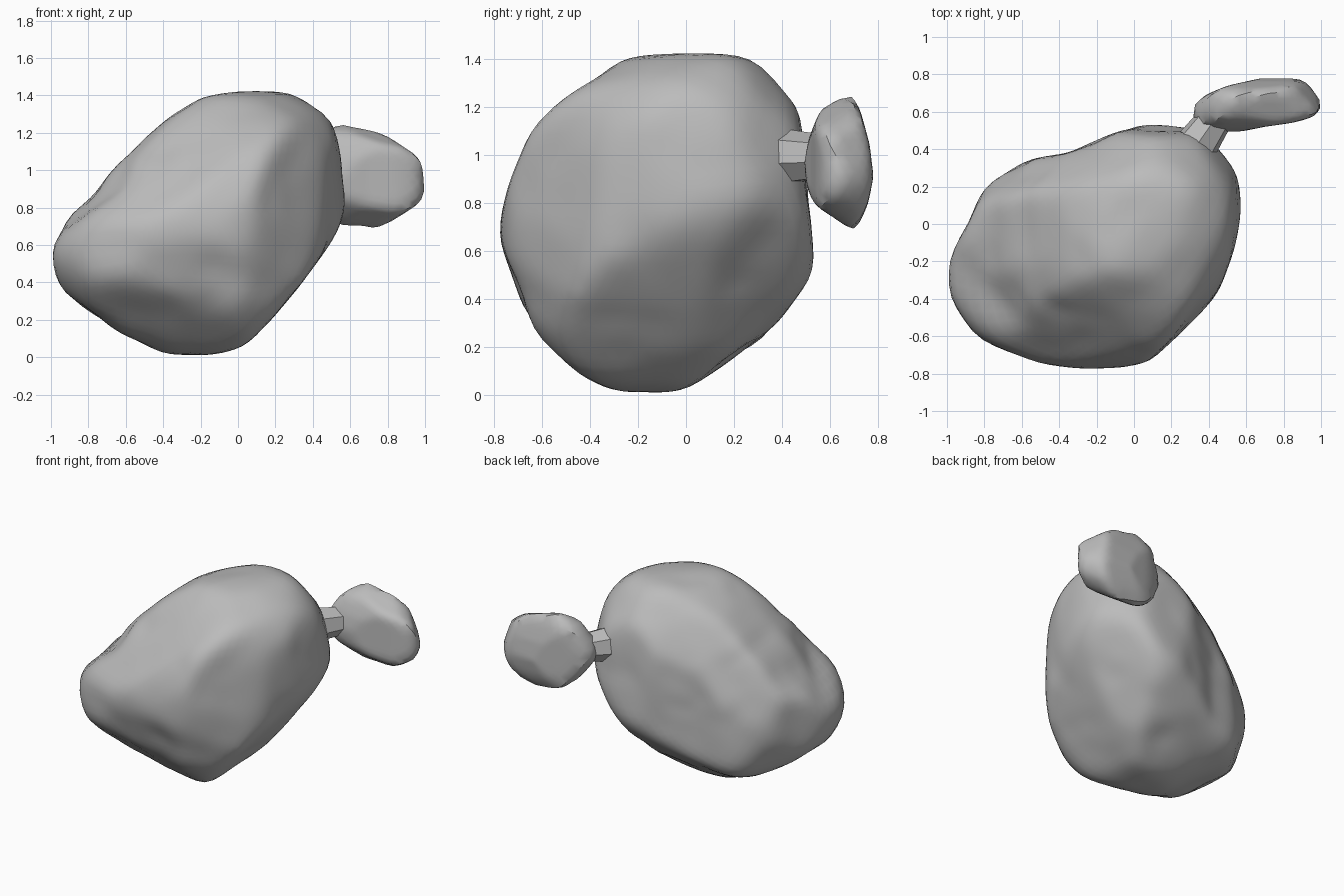
import bpy
import bmesh
from math import sin, cos, radians
from mathutils import Vector, Matrix, noise

if "Cube" in bpy.data.objects:
    bpy.data.objects.remove(bpy.data.objects["Cube"], do_unlink=True)

GREY = (0.5, 0.5, 0.5, 1)
stone = bpy.data.materials.new("stone_grey")
stone.use_nodes = True
stone.diffuse_color = GREY
stone.node_tree.nodes["Principled BSDF"].inputs["Base Color"].default_value = GREY

# Outline points are measured from this point, midway up the model
MIDDLE = Vector((0, 0, .71))


def rounded(points):
    """Closed smooth curve through the points, two steps per span."""
    corners = [Vector(p) for p in points]
    count = len(corners)
    curve = []
    for i in range(count):
        before, a, b, after = (corners[(i + k) % count] for k in (-1, 0, 1, 2))
        curve += [a, (a + b) / 2 + (a + b - before - after) / 16]
    return curve


def outline(azimuth, elevation, points):
    """Outline on a plane facing the given direction: its two axes and its curve."""
    a, e = radians(azimuth), radians(elevation)
    right = Vector((-sin(a), cos(a), 0))
    up = Vector((-sin(e) * cos(a), -sin(e) * sin(a), cos(e)))
    return right, up, rounded(points)


def reach(plane, centre, direction):
    """Distance from the centre, along the direction, to the edge of an outline."""
    right, up, curve = plane
    offset = centre - MIDDLE
    start = Vector((offset.dot(right), offset.dot(up)))
    ray = Vector((direction.dot(right), direction.dot(up)))
    hits = [float("inf")]
    for p, q in zip(curve, curve[1:] + curve[:1]):
        edge, gap = q - p, p - start
        turn = ray.cross(edge)
        if abs(turn) > 1e-9 and 0 <= gap.cross(ray) / turn <= 1:
            distance = gap.cross(edge) / turn
            if distance > 0:
                hits.append(distance)
    return min(hits)


def finish(name, bm):
    """Turn the bmesh into a stone object with smooth shading and sharp creases."""
    mesh = bpy.data.meshes.new(name)
    bm.to_mesh(mesh)
    bm.free()
    mesh.materials.append(stone)
    obj = bpy.data.objects.new(name, mesh)
    bpy.context.collection.objects.link(obj)
    bpy.ops.object.select_all(action="DESELECT")
    obj.select_set(True)
    bpy.context.view_layer.objects.active = obj
    bpy.ops.object.shade_smooth_by_angle(angle=radians(35))


def carve(name, centre, planes, detail, soften, dent):
    """Cut a ball down to several outlines, dent it and soften its ridges."""
    centre = Vector(centre)
    bm = bmesh.new()
    bmesh.ops.create_icosphere(bm, subdivisions=detail, radius=1)
    for v in bm.verts:
        d = v.co.normalized()
        radius = min(reach(plane, centre, d) for plane in planes)
        v.co = centre + d * (radius - dent * max(0, noise.noise(d * 4)))
    for _ in range(soften):
        bmesh.ops.smooth_vert(bm, verts=bm.verts, factor=0.5, use_axis_x=True,
                              use_axis_y=True, use_axis_z=True)
    finish(name, bm)


# Large lobe: outlines across the three axes, then three slanted ones
front = outline(-90, 0, [
    (-1, -.04), (-.95, .05), (-.8, .12), (-.7, .26), (-.5, .46), (-.2, .68),
    (.2, .72), (.47, .66), (.53, .47), (.58, .14), (.5, -.1), (.12, -.58),
    (-.05, -.68), (-.3, -.71), (-.54, -.68), (-.73, -.53), (-.88, -.48), (-.98, -.28)])
side = outline(0, 0, [
    (-.78, .01), (-.67, .35), (-.5, .6), (-.35, .67), (-.14, .71), (.21, .71),
    (.39, .63), (.47, .5), (.53, -.11), (.51, -.24), (.2, -.6), (-.13, -.71),
    (-.43, -.67), (-.59, -.55), (-.75, -.14)])
top = outline(-90, 90, [
    (-1, -.2), (-.88, .01), (-.8, .2), (-.55, .35), (-.35, .38), (.04, .54),
    (.47, .5), (.54, .38), (.58, .08), (.46, -.35), (.2, -.67), (-.07, -.77),
    (-.5, -.75), (-.9, -.58), (-.99, -.47)])
front_left_slant = outline(-45, 25, [
    (-1.05, -.08), (-.96, .14), (-.8, .19), (-.67, .37), (-.31, .62), (.13, .71),
    (.31, .67), (.53, .44), (.68, .28), (.67, .11), (.19, -.48), (-.26, -.72),
    (-.33, -.69), (-1.05, -.2)])
back_right_slant = outline(135, 25, [
    (-.53, .46), (-.42, .63), (-.24, .71), (.1, .73), (.4, .58), (.86, .12),
    (1.05, -.1), (1.05, -.24), (.85, -.54), (.35, -.72), (.08, -.66),
    (-.42, -.37), (-.62, 0)])
back_left_slant = outline(45, -25, [
    (-.58, .11), (-.54, .43), (-.37, .67), (-.1, .8), (.21, .7), (.51, .26),
    (.71, -.28), (.7, -.4), (.5, -.78), (.2, -.83), (-.35, -.71), (-.57, -.32)])
carve("large_lobe", (-.15, -.1, .72),
      [front, side, top, front_left_slant, back_right_slant, back_left_slant],
      detail=5, soften=3, dent=.03)

# Small flat lobe, tapering towards the neck
small_front = outline(-90, 0, [
    (.3, .27), (.58, .58), (.82, .55), (.96, .44), (1, .15), (.85, -.04), (.6, -.06)])
small_side = outline(0, 0, [
    (.49, .25), (.55, .46), (.65, .6), (.73, .46), (.78, .2), (.72, 0),
    (.64, -.06), (.54, .06)])
small_top = outline(-90, 90, [
    (.29, .62), (.5, .74), (.85, .79), (1.01, .68), (.96, .57), (.7, .52), (.4, .48)])
small_left_slant = outline(-45, 25, [
    (.55, .3), (.85, .6), (1.1, .48), (1.2, .11), (1.02, -.04), (.67, .16)])
small_back_slant = outline(135, 25, [
    (-1.2, .13), (-1.12, .43), (-.95, .46), (-.75, .42), (-.54, .22),
    (-.86, -.12), (-1.07, -.06)])
carve("small_lobe", (.7, .64, .97),
      [small_front, small_side, small_top, small_left_slant, small_back_slant],
      detail=4, soften=1, dent=0)

# Narrow neck joining the two lobes
start, end = Vector((.32, .4, .99)), Vector((.46, .6, .99))
along = end - start
neck = bmesh.new()
lean = along.to_track_quat("Z", "Y").to_matrix().to_4x4()
bmesh.ops.create_cone(neck, cap_ends=True, segments=7, radius1=.12, radius2=.09,
                      depth=along.length,
                      matrix=Matrix.Translation((start + end) / 2) @ lean)
finish("neck", neck)
